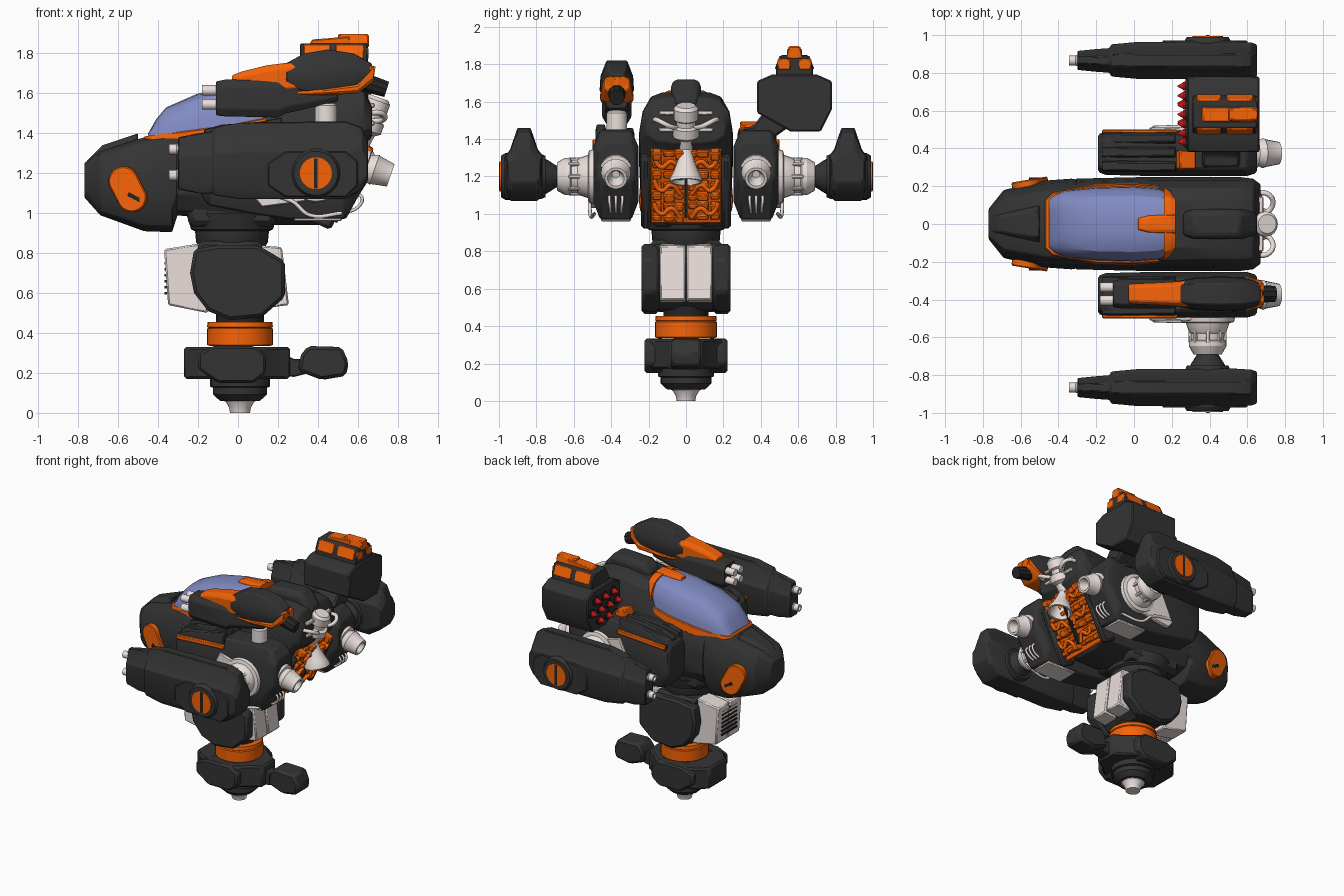
import bpy, bmesh, math, random
from mathutils import Vector

random.seed(4)

def mat(name, c):
    m = bpy.data.materials.new(name)
    m.diffuse_color = (*c, 1)
    return m

DARK = mat("dark", (0.033, 0.034, 0.033))
BLACK = mat("black", (0.018, 0.018, 0.018))
ORANGE = mat("orange", (0.93, 0.125, 0.002))
PALE = mat("pale", (0.82, 0.74, 0.71))
GLASS = mat("glass", (0.22, 0.26, 0.55))
RED = mat("red", (0.6, 0.01, 0.01))

def rings(name, loops, m, bevel=0):
    """Skin a list of equal-length point loops into a closed solid."""
    bm = bmesh.new()
    vs = [[bm.verts.new(p) for p in l] for l in loops]
    n = len(vs[0])
    for a, b in zip(vs, vs[1:]):
        for i in range(n):
            bm.faces.new((a[i], a[(i + 1) % n], b[(i + 1) % n], b[i]))
    bm.faces.new(vs[0])
    bm.faces.new(vs[-1])
    bmesh.ops.recalc_face_normals(bm, faces=bm.faces)
    me = bpy.data.meshes.new(name)
    bm.to_mesh(me)
    bm.free()
    ob = bpy.data.objects.new(name, me)
    me.materials.append(m)
    bpy.context.collection.objects.link(ob)
    if bevel:
        mod = ob.modifiers.new("bevel", "BEVEL")
        mod.width, mod.segments, mod.limit_method = bevel, 1, 'ANGLE'
    return ob

def prism(name, pts, axis, d0, d1, m, bevel=0.006):
    f = {'x': lambda a, b, d: (d, a, b), 'y': lambda a, b, d: (a, d, b), 'z': lambda a, b, d: (a, b, d)}[axis]
    return rings(name, [[f(a, b, d) for a, b in pts] for d in (d0, d1)], m, bevel)

def loft(name, frac, secs, cy, m, bevel=0.005):
    """Half cross-section (width, height fractions), swept along x: (x, half width, z0, z1)."""
    full = frac + [(-u, v) for u, v in reversed(frac)]
    return rings(name, [[(x, cy + u * w, a + v * (b - a)) for u, v in full] for x, w, a, b in secs], m, bevel)

def turned(name, p0, p1, prof, m, n=24):
    """Surface of revolution from p0 to p1; prof = (fraction along axis, radius)."""
    p0, p1 = Vector(p0), Vector(p1)
    q = (p1 - p0).to_track_quat('Z', 'Y')
    return rings(name, [[p0.lerp(p1, t) + q @ Vector((r * math.cos(k * math.tau / n), r * math.sin(k * math.tau / n), 0))
                         for k in range(n)] for t, r in prof], m)

def cyl(name, p0, p1, r0, m, r1=None, n=24):
    return turned(name, p0, p1, [(0, r0), (1, r0 if r1 is None else r1)], m, n)

def box(name, c, s, m, tilt=0, bevel=0.006):
    x, y, z = (v / 2 for v in s)
    ob = prism(name, [(-x, -z), (x, -z), (x, z), (-x, z)], 'y', -y, y, m, bevel)
    ob.location, ob.rotation_euler = c, (0, tilt, 0)
    return ob

def tube(name, pts, r, m):
    cu = bpy.data.curves.new(name, 'CURVE')
    cu.dimensions, cu.bevel_depth, cu.bevel_resolution, cu.resolution_u = '3D', r, 2, 6
    sp = cu.splines.new('BEZIER')
    sp.bezier_points.add(len(pts) - 1)
    for b, p in zip(sp.bezier_points, pts):
        b.co, b.handle_left_type, b.handle_right_type = p, 'AUTO', 'AUTO'
    cu.materials.append(m)
    bpy.context.collection.objects.link(bpy.data.objects.new(name, cu))

CHAMF = [(0.7, 0), (1, 0.2), (1, 0.8), (0.7, 1)]

# Foot, ankle and toe
X = 0.01
turned("foot_tip", (X, 0, 0), (X, 0, 0.08), [(0, .05), (.35, .055), (.7, .072), (.75, .08), (1, .08)], PALE, 16)
turned("foot_base", (X, 0, 0.06), (X, 0, 0.17), [(0, .1), (.3, .135), (.6, .135), (.65, .15), (1, .15)], DARK)
plan = [(-.27, .1), (-.2, .17), (-.1, .2), (.1, .2), (.19, .12), (.26, .08)]
prism("foot_block", plan + [(x, -y) for x, y in reversed(plan)], 'z', .17, .33, DARK, .012)
for s in (1, -1):
    prism("foot_side_block", [(-.2, .22), (-.1, .15), (.08, .15), (.14, .2), (.14, .29), (.08, .335), (-.12, .335), (-.2, .3)], 'y', s * .12, s * .222, DARK, .012)
prism("toe_link", [(.2, .19), (.28, .18), (.36, .2), (.36, .27), (.28, .27), (.2, .31)], 'y', -.045, .045, DARK)
prism("toe", [(.3, .21), (.42, .165), (.54, .185), (.555, .25), (.52, .33), (.35, .335), (.315, .29)], 'y', -.08, .08, DARK, .016)
turned("ankle_ring", (X, 0, .335), (X, 0, .455), [(0, .15), (.05, .165), (.72, .165), (.76, .158), (.8, .165), (1, .162)], ORANGE, 32)
cyl("ankle_stem", (X, 0, .44), (X, 0, .52), .12, BLACK)

# Leg housing
side = [(-.22, .82), (-.1, .84), (.1, .84), (.235, .76), (.235, .58), (.12, .48), (-.04, .465), (-.15, .51), (-.22, .6), (-.24, .7)]
prism("leg_core", [(x * .9, .66 + (z - .66) * .95) for x, z in side], 'y', -.15, .15, DARK)
prism("leg_top_block", [(-.2, .78), (.12, .78), (.12, .86), (-.2, .86)], 'y', -.19, .19, DARK, .02)
for s in (1, -1):
    prism("leg_side_plate", side, 'y', s * .145, s * .237, DARK, .016)
    prism("leg_front_cover", [(-.37, .82), (-.18, .85), (-.15, .5), (-.35, .54)], 'y', s * .002, s * .142, PALE, .008)
    prism("leg_rear_cover", [(.1, .84), (.22, .83), (.255, .54), (.1, .52)], 'y', s * .004, s * .14, PALE, .008)
for i in range(7):
    box("leg_vent", (-.361, 0, .6 + i * .03), (.012, .18, .012), BLACK, 0, 0)
turned("waist", (-.03, 0, .82), (-.03, 0, 1.0), [(0, .16), (.2, .18), (.5, .185), (.55, .205), (1, .23)], DARK, 32)
box("waist_block", (-.03, 0, 1.0), (.44, .38, .14), DARK, 0, .03)

# Central hull
HULL = [(.35, 0), (.75, .06), (.97, .25), (1, .55), (.93, .78), (.75, .95), (.5, 1)]
loft("hull_nose", HULL, [(-.77, .08, 1.08, 1.25), (-.69, .18, .99, 1.31), (-.47, .23, .91, 1.38), (-.33, .24, .905, 1.41), (-.3, .235, 1.0, 1.42)], 0, DARK)
loft("hull_body", HULL, [(-.31, .24, .99, 1.41), (-.1, .245, .97, 1.45), (.12, .25, .95, 1.5), (.2, .25, .94, 1.62),
                         (.42, .25, .94, 1.65), (.55, .25, 1.18, 1.65), (.63, .24, 1.34, 1.62), (.67, .21, 1.38, 1.54)], 0, DARK)
loft("nose_cap", CHAMF, [(-.76, .05, 1.15, 1.26), (-.68, .06, 1.2, 1.34), (-.5, .1, 1.25, 1.4)], 0, DARK)
loft("spine_hump", CHAMF, [(.26, .06, 1.58, 1.66), (.32, .08, 1.58, 1.71), (.56, .08, 1.58, 1.72), (.65, .06, 1.5, 1.62)], 0, DARK, .02)
for s in (1, -1):
    box("hull_rear_cheek", (.5, s * .215, 1.13), (.12, .05, .42), DARK, .45, .015)

# Canopy with orange frame
DOME = [(1, 0), (.97, .35), (.89, .65), (.74, .86), (.5, .97), (.2, 1)]
loft("canopy", DOME, [(-.45, .14, 1.36, 1.4), (-.41, .16, 1.365, 1.47), (-.36, .178, 1.37, 1.53), (-.2, .195, 1.39, 1.6), (0, .2, 1.42, 1.64),
                      (.13, .19, 1.45, 1.655), (.19, .165, 1.47, 1.65)], 0, GLASS, 0)
loft("canopy_frame", [(1, 0), (.97, 1)], [(-.47, .13, 1.34, 1.385), (-.43, .17, 1.34, 1.39), (-.2, .212, 1.36, 1.42), (0, .215, 1.39, 1.45), (.15, .205, 1.42, 1.48)], 0, ORANGE)
loft("canopy_rear_frame", DOME, [(.16, .2, 1.45, 1.663), (.19, .19, 1.46, 1.665), (.22, .165, 1.47, 1.662)], 0, ORANGE, 0)
loft("canopy_tongue", CHAMF, [(.02, .03, 1.63, 1.655), (.08, .045, 1.63, 1.67), (.22, .05, 1.63, 1.675)], 0, ORANGE)
for s in (1, -1):
    # Oval orange hatch on the nose cheek
    oval = [(.075 * math.cos(a), (.045 if math.sin(a) > 0 else -.045) + .075 * math.sin(a)) for a in [k * math.tau / 24 + .01 for k in range(24)]]
    ob = prism("nose_hatch", oval, 'y', -.025, .025, ORANGE)
    ob.location, ob.rotation_euler = (-.55, s * .211, 1.12), (0, -.5, s * .17)
    box("hatch_slot", (-.52, s * .241, 1.08), (.07, .01, .02), BLACK, .5, 0)

# Engine block: slanted bank of orange parts with curved pipes
box("engine_plate", (.51, 0, 1.16), (.06, .38, .44), ORANGE, .454)
for r in range(7):
    for s in (1, -1):
        t = (r + .5) / 7
        for y, w in ((.035, .045), (.09, .06), (.155, .05)):
            box("engine_part", (.455 + .19 * t, s * y, .96 + .39 * t), (random.uniform(.02, .09), w, random.uniform(.025, .05)), ORANGE, .454, .006)
for r in range(3):
    for s in (1, -1):
        x, z = .5 + .06 * r, .98 + .125 * r
        tube("engine_pipe", [(x, s * .03, z), (x + .03, s * .08, z + .05), (x + .02, s * .13, z + .02), (x + .03, s * .175, z + .08)], .013, ORANGE)
box("engine_seam", (.56, 0, 1.12), (.03, .014, .3), BLACK, .454, 0)

# Central rear thruster: slanted body, flared bell kicked back
turned("thruster_body", (.705, 0, 1.58), (.62, 0, 1.34), [(0, .05), (.07, .066), (.3, .066), (.34, .05), (.45, .05), (.48, .072), (.68, .072), (.75, .045), (1, .036)], PALE)
turned("thruster_bell", (.62, 0, 1.37), (.665, 0, 1.17), [(0, .04), (.2, .034), (.45, .046), (.75, .07), (.93, .088), (1, .088), (1, .074), (.75, .055), (.4, .02)], PALE)
for s in (1, -1):
    tube("thruster_pipe", [(.66, s * .04, 1.46), (.73, s * .09, 1.47), (.72, s * .15, 1.5), (.63, s * .17, 1.5)], .014, PALE)
    for z in (1.45, 1.54):
        box("thruster_bracket", (.66, s * .1, z), (.05, .09, .025), PALE)

# Both sides: pod, shoulder joint, gun arm
for s in (1, -1):
    c = s * .375
    loft("side_pod", CHAMF, [(-.19, .1, 1.1, 1.36), (-.15, .115, 1.04, 1.4), (.05, .12, 1.0, 1.43), (.25, .12, .97, 1.44),
                             (.54, .12, .97, 1.45), (.6, .12, 1.08, 1.44), (.65, .105, 1.16, 1.38)], c, DARK, .01)
    for i in range(3):
        loft("pod_fin", CHAMF, [(-.17, .028, 1.3, 1.38 + .02 * i), (-.08, .03, 1.3, 1.42 + .012 * i), (.22, .03, 1.3, 1.48 - .01 * i)], s * (.455 - .075 * i), DARK)
    box("pod_stripe", (.03, s * .49, 1.37), (.4, .02, .035), ORANGE, -.06)
    box("pod_belly_plate", (.4, c, .975), (.24, .16, .03), PALE)
    prism("pod_side_plate", [(.08, 1.08), (.12, 1.03), (.34, 1.06), (.34, 1.3), (.2, 1.34)], 'y', s * .48, s * .512, PALE)
    turned("pod_nozzle", (.56, c, 1.26), (.765, c, 1.19), [(0, .06), (.2, .085), (.4, .085), (.42, .065), (.6, .08), (.63, .075), (1, .06), (1, .045), (.7, .02)], PALE, 18)
    for i in (-1, 0, 1):
        tube("pod_cable", [(.56, c + i * .03, 1.1), (.62, c + i * .035, 1.08), (.6, c + i * .03, 1.03), (.5, c + i * .03, 1.0)], .008, PALE)
    tube("joint_cable", [(.1, s * .51, 1.1), (.27, s * .515, 1.06), (.36, s * .51, .99), (.52, s * .49, 1.0)], .01, PALE)
    turned("shoulder_joint", (.39, s * .47, 1.2), (.39, s * .69, 1.2), [(0, .15), (.22, .14), (.25, .115), (.45, .1), (.5, .09), (.65, .088), (.68, .1), (.8, .1), (1, .075)], PALE)
    turned("shoulder_cone", (.39, s * .67, 1.2), (.39, s * .8, 1.2), [(0, .05), (.2, .06), (.5, .085), (1, .12)], DARK)
    for k in range(8):
        a = k * math.tau / 8
        box("joint_rib", (.39 + .092 * math.cos(a), s * .585, 1.2 + .092 * math.sin(a)), (.018, .09, .02), PALE, -a, .004)
    ARM = [(.75, 0), (1, .12), (1, .62), (.75, .7), (.35, 1)]
    loft("gun_arm", ARM, [(-.3, .05, 1.12, 1.38), (-.2, .06, 1.1, 1.4), (-.13, .065, 1.1, 1.41), (-.12, .085, 1.09, 1.43), (.02, .098, 1.07, 1.455),
                          (.54, .1, 1.07, 1.46), (.62, .095, 1.12, 1.43), (.65, .085, 1.17, 1.34)], s * .866, DARK)
    prism("arm_armour", [(.15, 1.25), (.24, 1.31), (.54, 1.31), (.6, 1.26), (.6, 1.14), (.54, 1.08), (.24, 1.08), (.15, 1.14)], 'y', s * .79, s * .972, DARK)
    turned("arm_hub", (.39, s * .75, 1.2), (.39, s * .99, 1.2), [(0, .11), (.1, .12), (.9, .125), (1, .11)], DARK, 32)
    cyl("hub_disc", (.39, s * .97, 1.2), (.39, s * .996, 1.2), .08, ORANGE, n=32)
    box("hub_slot", (.39, s * .994, 1.2), (.018, .012, .15), BLACK, 0, 0)
    for z in (1.19, 1.32):
        turned("arm_muzzle", (-.28, s * .866, z), (-.345, s * .866, z), [(0, .03), (.4, .03), (.45, .026), (1, .026), (1, .014), (.4, .014)], PALE, 16)

# Top cannon on the -y pod
g = -.37
turned("cannon_post", (.44, g, 1.42), (.44, g, 1.62), [(0, .055), (.6, .055), (.65, .042), (.8, .042), (.85, .055), (1, .055)], PALE)
loft("cannon_barrel", CHAMF, [(-.11, .07, 1.49, 1.66), (-.06, .078, 1.485, 1.67), (.2, .078, 1.48, 1.67), (.24, .065, 1.5, 1.66), (.5, .06, 1.56, 1.66)], g, DARK)
for y in (-.035, .035):
    for z in (1.545, 1.615):
        cyl("cannon_muzzle", (-.1, g + y, z), (-.18, g + y, z), .026, PALE, n=16)
loft("cannon_cowl", CHAMF, [(-.03, .05, 1.6, 1.69), (.02, .055, 1.59, 1.71), (.14, .06, 1.59, 1.74), (.3, .07, 1.6, 1.76)], g, ORANGE)
loft("cannon_body", [(.8, 0), (1, .25), (.95, .6), (.6, 1)], [(.24, .07, 1.64, 1.75), (.33, .087, 1.61, 1.8), (.45, .092, 1.61, 1.82), (.58, .088, 1.625, 1.8), (.67, .06, 1.66, 1.75)], g, DARK)
loft("cannon_trim", CHAMF, [(.28, .06, 1.59, 1.615), (.42, .085, 1.59, 1.625), (.6, .09, 1.6, 1.65), (.68, .07, 1.66, 1.74)], g, ORANGE)
cyl("cannon_tail", (.62, g, 1.66), (.745, g, 1.62), .05, BLACK, .042, 10)
for y in (-.032, .032):
    cyl("cannon_exhaust", (.62, g + y, 1.72), (.685, g + y, 1.71), .026, ORANGE, n=14)

# Missile launcher on the +y pod
prism("launcher_bracket", [(.3, 1.4), (.46, 1.4), (.6, 1.5), (.52, 1.6), (.42, 1.55), (.36, 1.47), (.3, 1.46)], 'x', .36, .56, DARK, .012)
prism("launcher_box", [(.38, 1.54), (.56, 1.44), (.72, 1.44), (.78, 1.56), (.78, 1.71), (.7, 1.745), (.46, 1.745), (.38, 1.71)], 'x', .28, .665, DARK, .008)
prism("launcher_top", [(.48, 1.72), (.68, 1.72), (.68, 1.79), (.65, 1.85), (.51, 1.85), (.48, 1.79)], 'x', .31, .65, DARK)
for s in (1, -1):
    for x0, x1 in ((.33, .46), (.49, .63)):
        prism("launcher_panel", [(.58 + s * .05, 1.775), (.58 + s * .106, 1.775), (.58 + s * .08, 1.845), (.58 + s * .05, 1.845)], 'x', x0, x1, ORANGE, .003)
    box("launcher_rear_panel", (.648, .58 + s * .055, 1.8), (.012, .07, .06), ORANGE)
prism("launcher_cap", [(.535, 1.83), (.625, 1.83), (.61, 1.897), (.55, 1.897)], 'x', .5, .655, ORANGE)
prism("launcher_cap_front", [(.35, 1.83), (.56, 1.83), (.56, 1.885), (.37, 1.87)], 'y', .54, .62, ORANGE)
for z, ys in ((1.67, (.48, .58, .68)), (1.59, (.435, .53, .63, .73)), (1.51, (.54, .64))):
    for y in ys:
        cyl("missile_tube", (.3, y, z), (.272, y, z), .034, BLACK, n=14)
        turned("missile", (.3, y, z), (.23, y, z), [(0, .024), (.5, .024), (.65, .016), (1, .003)], RED, 12)
box("pod_top_panel", (.275, .34, 1.45), (.09, .1, .07), ORANGE, .3)
cyl("launcher_turntable", (.46, .4, 1.4), (.46, .4, 1.46), .085, DARK)

# Keep creases crisp while round parts read smooth
bpy.ops.object.select_all(action='DESELECT')
for ob in bpy.context.scene.objects:
    if ob.type == 'MESH':
        ob.select_set(True)
        bpy.context.view_layer.objects.active = ob
bpy.ops.object.shade_smooth_by_angle(angle=math.radians(28))
